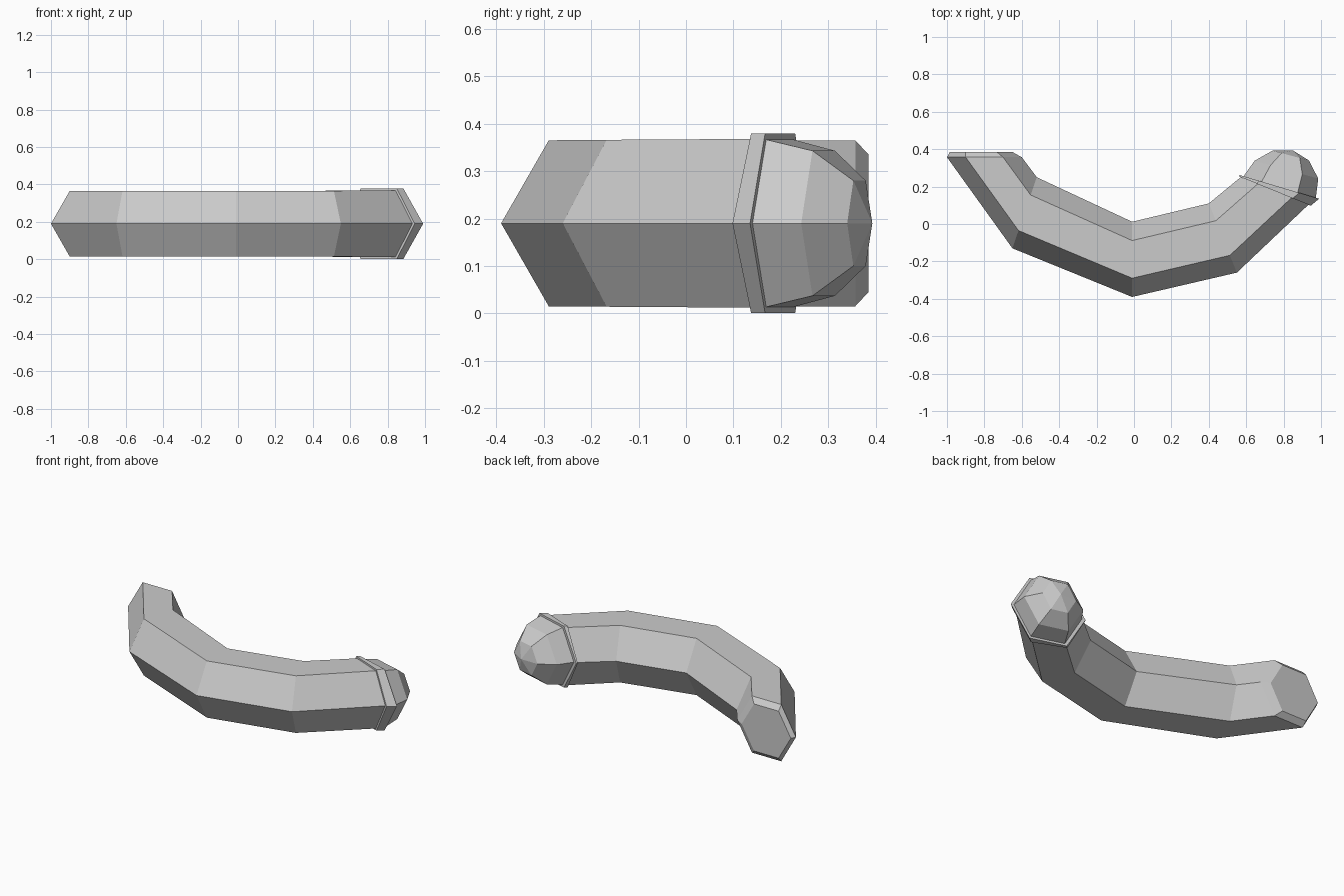
import bpy
import bmesh
from mathutils import Vector

MID_Z = 0.19

cube = bpy.data.objects.get("Cube")
if cube:
    bpy.data.objects.remove(cube, do_unlink=True)

grey = bpy.data.materials.new("light grey")
grey.use_nodes = True
grey.diffuse_color = (0.6, 0.6, 0.6, 1)
grey.node_tree.nodes["Principled BSDF"].inputs["Base Color"].default_value = (0.6, 0.6, 0.6, 1)


def hexagon(outer, inner, half):
    """Hexagon standing on the line from its outer tip to its inner tip."""
    a, b = Vector((*outer, MID_Z)), Vector((*inner, MID_Z))
    up = Vector((0, 0, half))
    p, q = a.lerp(b, 0.25), a.lerp(b, 0.75)
    return [a, p + up, q + up, b, q - up, p - up]


def loft(name, sections, apex=None):
    """Skin hexagon sections, closing the far end flat or to a point."""
    bm = bmesh.new()
    rings = [[bm.verts.new(c) for c in hexagon(*s)] for s in sections]
    for r, s in zip(rings, rings[1:]):
        for i in range(6):
            j = (i + 1) % 6
            bm.faces.new((r[i], r[j], s[j], s[i]))
    bm.faces.new(rings[0])
    if apex:
        tip = bm.verts.new((*apex, MID_Z))
        for i in range(6):
            bm.faces.new((rings[-1][i], rings[-1][(i + 1) % 6], tip))
    else:
        bm.faces.new(rings[-1])
    bmesh.ops.recalc_face_normals(bm, faces=bm.faces)
    mesh = bpy.data.meshes.new(name)
    bm.to_mesh(mesh)
    bm.free()
    mesh.materials.append(grey)
    obj = bpy.data.objects.new(name, mesh)
    bpy.context.collection.objects.link(obj)
    return obj


# Bent six-sided tube with a bevelled flat end
loft("curved_tube", [
    ((-0.985, 0.385), (-0.65, 0.385), 0.145),
    ((-1.0, 0.357), (-0.60, 0.357), 0.175),
    ((-0.65, -0.13), (-0.52, 0.25), 0.175),
    ((-0.01, -0.39), (-0.01, 0.012), 0.175),
    ((0.55, -0.26), (0.40, 0.11), 0.176),
    ((0.94, 0.11), (0.57, 0.25), 0.178),
])

# Thin wedge-shaped collar
loft("collar", [
    ((0.945, 0.098), (0.56, 0.255), 0.189),
    ((0.99, 0.135), (0.565, 0.262), 0.189),
])

# Faceted rounded tip
loft("rounded_tip", [
    ((0.972, 0.138), (0.585, 0.254), 0.177),
    ((0.985, 0.243), (0.645, 0.338), 0.153),
    ((0.935, 0.34), (0.74, 0.392), 0.09),
], apex=(0.85, 0.393))
